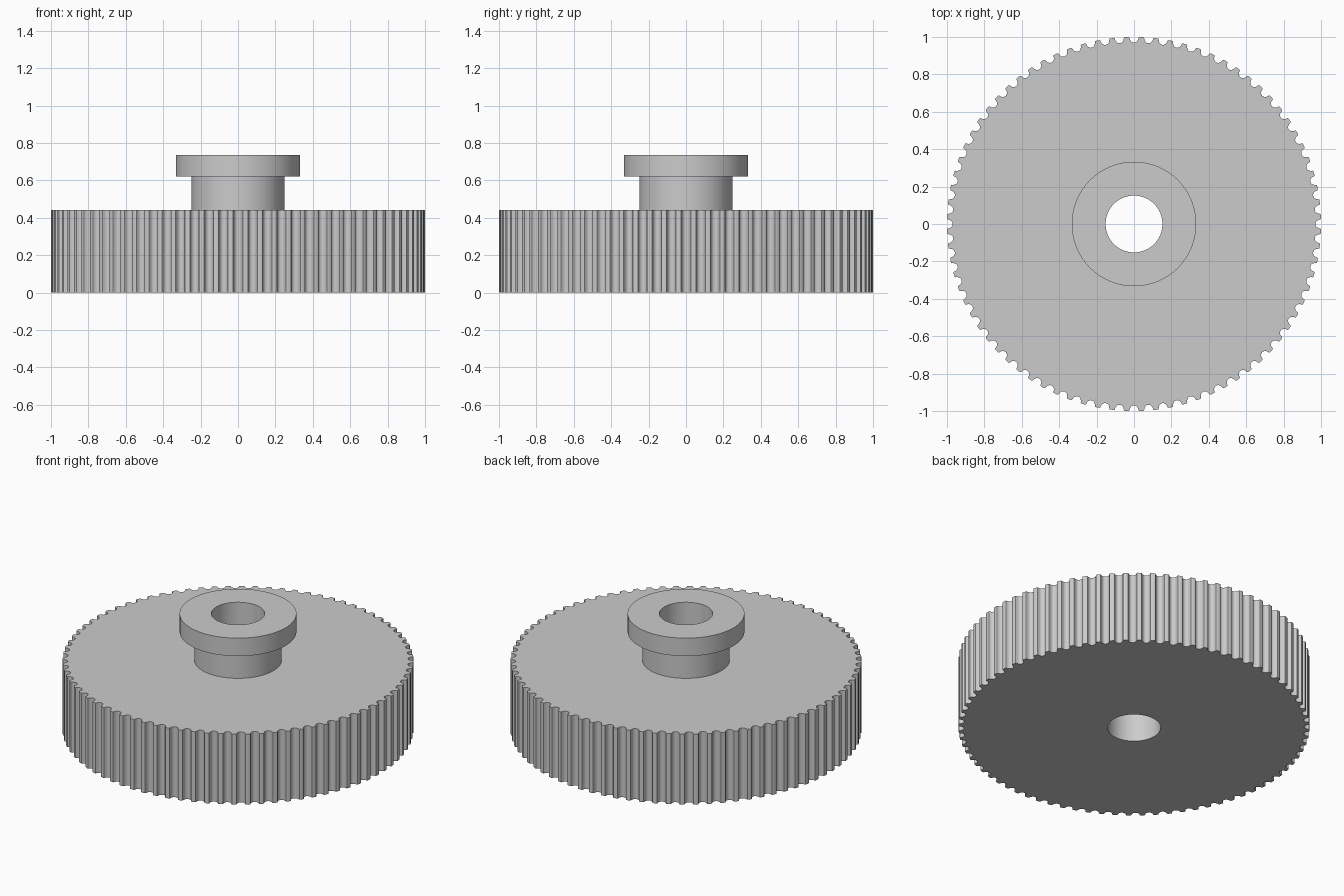
import bpy, bmesh, math

if "Cube" in bpy.data.objects:
    bpy.data.objects.remove(bpy.data.objects["Cube"])

TEETH = 80
STEP = 2 * math.pi / TEETH
WHEEL_TOP, NECK_TOP, COLLAR_TOP = 0.443, 0.622, 0.735
BORE_R, NECK_R, COLLAR_R = 0.152, 0.249, 0.333

# One half of a rounded belt groove: (sideways offset, depth), edge to middle
HALF_GROOVE = [(0.0297, 0.0), (0.0257, 0.0015), (0.0237, 0.0052), (0.0230, 0.0095),
               (0.0217, 0.0136), (0.0200, 0.0176), (0.0179, 0.0214), (0.0142, 0.0253),
               (0.0099, 0.0281), (0.0051, 0.0298), (0.0, 0.0303)]

metal = bpy.data.materials.new("grey metal")
metal.diffuse_color = (0.6, 0.6, 0.6, 1)
metal.use_nodes = True
metal.node_tree.nodes["Principled BSDF"].inputs["Base Color"].default_value = metal.diffuse_color


def polar(r, a, z):
    return (r * math.cos(a), r * math.sin(a), z)


def finish(bm, name):
    bmesh.ops.remove_doubles(bm, verts=bm.verts, dist=1e-5)
    mesh = bpy.data.meshes.new(name)
    bm.to_mesh(mesh)
    bm.free()
    mesh.materials.append(metal)
    obj = bpy.data.objects.new(name, mesh)
    bpy.context.collection.objects.link(obj)
    bpy.ops.object.select_all(action='DESELECT')
    obj.select_set(True)
    bpy.context.view_layer.objects.active = obj
    bpy.ops.object.shade_smooth_by_angle(angle=math.radians(30))


def add_face(bm, points):
    bm.faces.new([bm.verts.new(p) for p in points])


# Toothed wheel: one sector per groove, each from land centre to land centre
bm = bmesh.new()
right = [(-t, d) for t, d in HALF_GROOVE]
left = [(t, d) for t, d in reversed(HALF_GROOVE[:-1])]
rim = [(-STEP / 2, 0.0)] + right + left + [(STEP / 2, 0.0)]
for i in range(TEETH):
    mid = i * STEP
    a0, a1 = mid - STEP / 2, mid + STEP / 2
    edge = [(1 - d, mid + t) for t, d in rim]
    # top face outside the neck
    add_face(bm, [polar(NECK_R, a1, WHEEL_TOP), polar(NECK_R, a0, WHEEL_TOP)]
             + [polar(r, a, WHEEL_TOP) for r, a in edge])
    # bottom face outside the bore
    add_face(bm, [polar(BORE_R, a0, 0), polar(BORE_R, a1, 0)]
             + [polar(r, a, 0) for r, a in reversed(edge)])
    # toothed wall
    for (r0, b0), (r1, b1) in zip(edge, edge[1:]):
        add_face(bm, [polar(r0, b0, 0), polar(r1, b1, 0),
                      polar(r1, b1, WHEEL_TOP), polar(r0, b0, WHEEL_TOP)])
finish(bm, "toothed_wheel")

# Hub: neck, collar and through bore turned from one profile
bm = bmesh.new()
profile = [(NECK_R, WHEEL_TOP), (NECK_R, NECK_TOP), (COLLAR_R, NECK_TOP),
           (COLLAR_R, COLLAR_TOP), (BORE_R, COLLAR_TOP), (BORE_R, 0)]
for i in range(TEETH):
    a0, a1 = (i - 0.5) * STEP, (i + 0.5) * STEP
    for (r0, z0), (r1, z1) in zip(profile, profile[1:]):
        add_face(bm, [polar(r0, a0, z0), polar(r0, a1, z0),
                      polar(r1, a1, z1), polar(r1, a0, z1)])
finish(bm, "hub")
